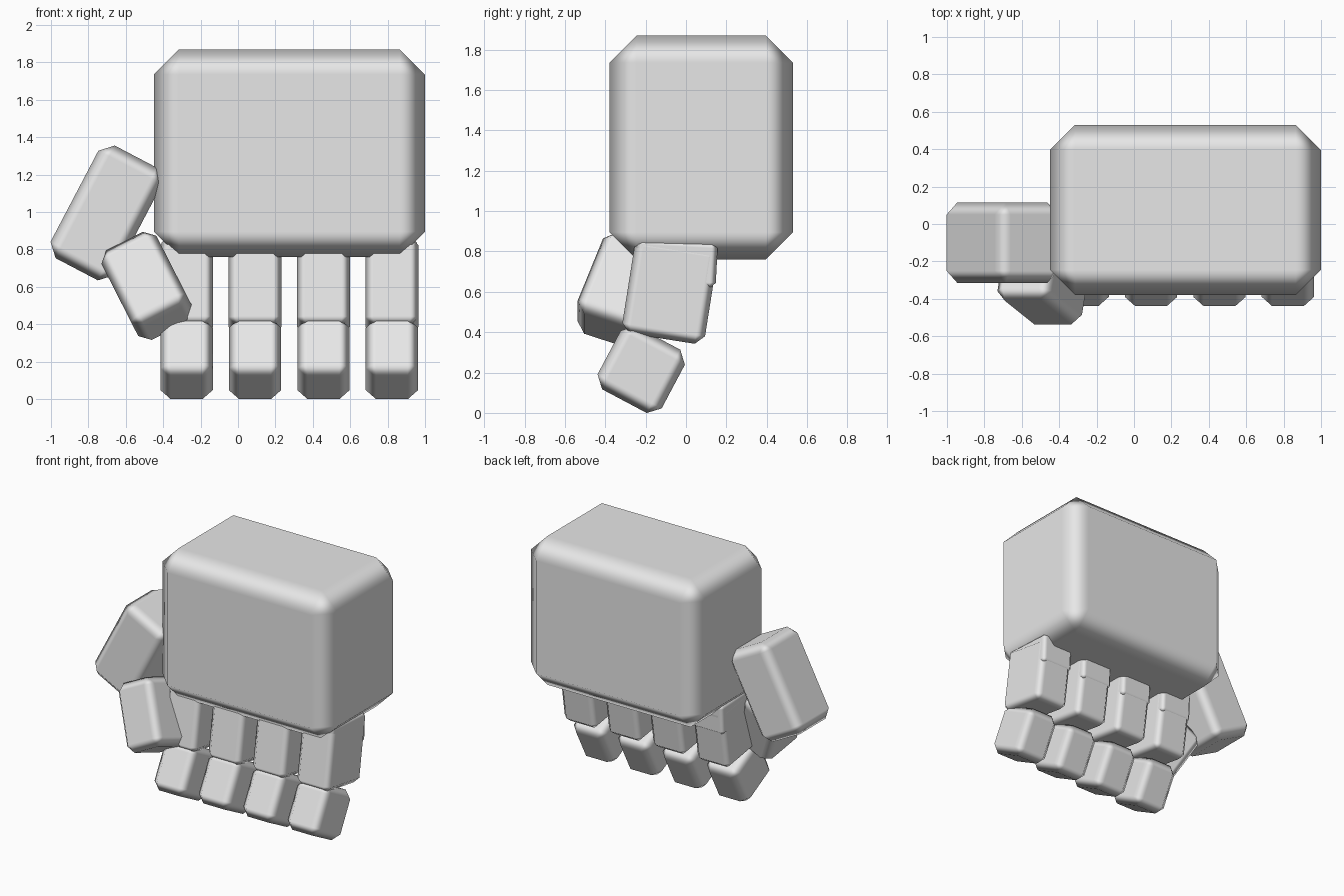
import bpy
import bmesh
from math import radians
from mathutils import Matrix

if "Cube" in bpy.data.objects:
    bpy.data.objects.remove(bpy.data.objects["Cube"])

grey = bpy.data.materials.new("light grey")
grey.use_nodes = True
COLOUR = (0.8, 0.8, 0.8, 1)
grey.diffuse_color = COLOUR
grey.node_tree.nodes["Principled BSDF"].inputs["Base Color"].default_value = COLOUR


def block(name, centre, size, bevel, tilt=0, roll=0):
    """Chamfered box with soft edges; tilt swings it about x, roll about y."""
    bm = bmesh.new()
    bmesh.ops.create_cube(bm, size=1, matrix=Matrix.Diagonal((*size, 1)))
    bmesh.ops.bevel(bm, geom=bm.edges[:], offset=bevel, segments=1,
                    affect='EDGES', clamp_overlap=True)
    for face in bm.faces:
        face.smooth = True
    mesh = bpy.data.meshes.new(name)
    bm.to_mesh(mesh)
    bm.free()
    mesh.materials.append(grey)
    obj = bpy.data.objects.new(name, mesh)
    obj.location = centre
    obj.rotation_euler = (radians(tilt), radians(roll), 0)
    bpy.context.collection.objects.link(obj)
    # Large faces stay flat, the shading blends over the chamfers
    soft = obj.modifiers.new("soft edges", 'WEIGHTED_NORMAL')
    soft.mode = 'FACE_AREA'
    soft.weight = 100
    return obj


# Palm
block("palm", (0.275, 0.075, 1.315), (1.45, 0.91, 1.11), 0.135)

# Four fingers, each a knuckle, an upper and a curled lower segment
for i, finger in enumerate(("index", "middle", "ring", "little")):
    x = -0.275 + 0.366 * i
    block(finger + "_knuckle", (x, -0.05, 0.74), (0.27, 0.405, 0.23), 0.03, -3)
    block(finger + "_upper", (x, -0.08, 0.605), (0.285, 0.415, 0.48), 0.045, -9)
    block(finger + "_lower", (x, -0.222, 0.215), (0.28, 0.36, 0.355), 0.055, -28)

# Thumb, bent inwards across the fingers
block("thumb_base", (-0.704, -0.1, 0.995), (0.385, 0.43, 0.68), 0.065, 0, 27.7)
block("thumb_tip", (-0.485, -0.305, 0.605), (0.33, 0.36, 0.48), 0.055, -20, -27)
